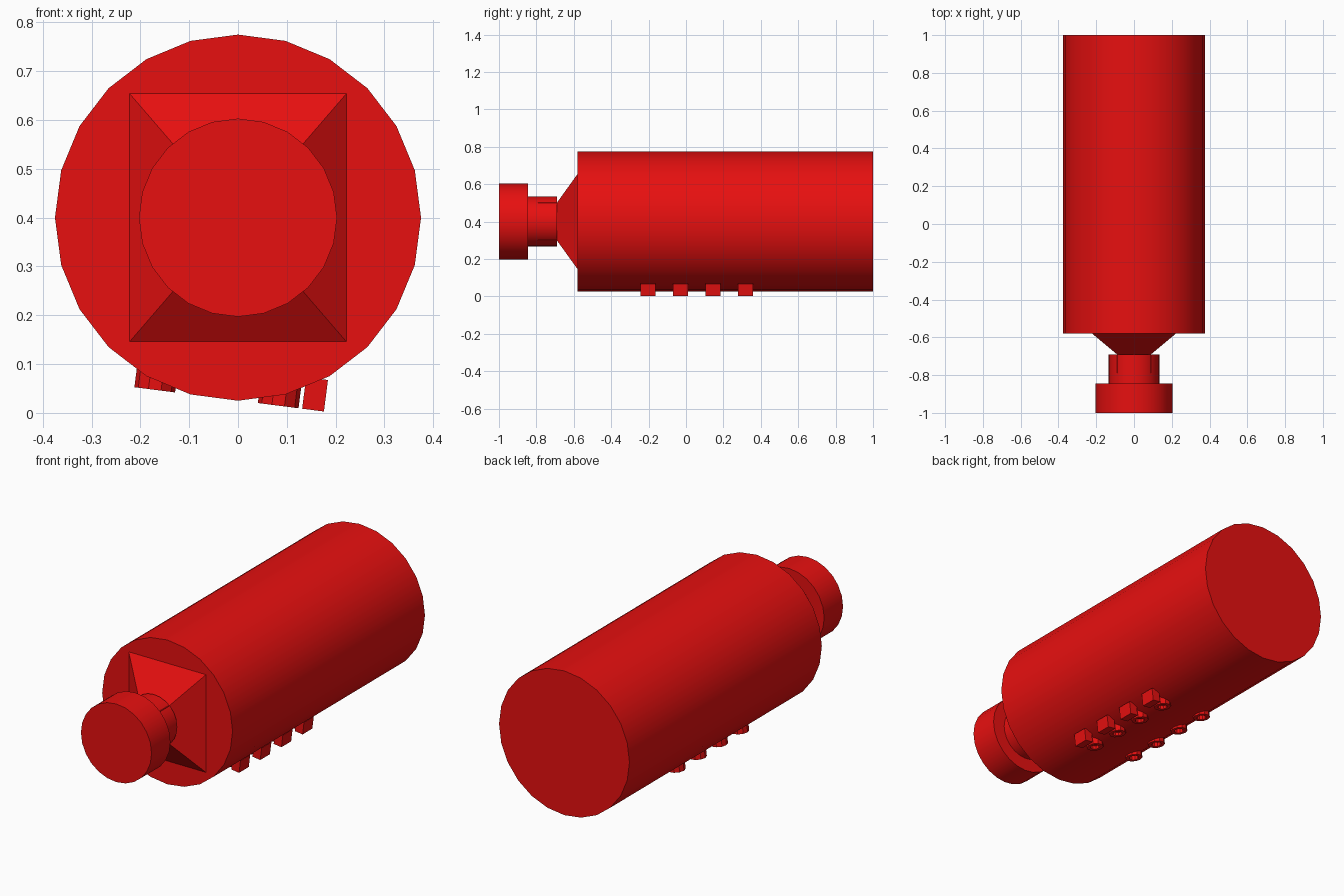
import bpy
import bmesh
import math
from mathutils import Matrix

default = bpy.data.objects.get("Cube")
if default:
    bpy.data.objects.remove(default, do_unlink=True)

AXIS_Z = 0.4
COLOUR = (0.8, 0.005, 0.005, 1)

red = bpy.data.materials.new("red")
red.diffuse_color = COLOUR
red.use_nodes = True
red.node_tree.nodes["Principled BSDF"].inputs["Base Color"].default_value = COLOUR


def finish(name, bm, smooth=False):
    bmesh.ops.recalc_face_normals(bm, faces=bm.faces)
    mesh = bpy.data.meshes.new(name)
    bm.to_mesh(mesh)
    bm.free()
    mesh.materials.append(red)
    obj = bpy.data.objects.new(name, mesh)
    bpy.context.collection.objects.link(obj)
    if smooth:
        bpy.ops.object.select_all(action="DESELECT")
        obj.select_set(True)
        bpy.context.view_layer.objects.active = obj
        bpy.ops.object.shade_smooth_by_angle(angle=math.radians(30))
    return obj


def cylinder(name, radius, y0, y1):
    """Closed cylinder lying along y on the bottle axis."""
    bm = bmesh.new()
    place = Matrix.Translation((0, (y0 + y1) / 2, AXIS_Z)) @ Matrix.Rotation(math.pi / 2, 4, "X")
    bmesh.ops.create_cone(bm, cap_ends=True, segments=24, radius1=radius,
                          radius2=radius, depth=y1 - y0, matrix=place)
    return finish(name, bm, smooth=True)


# Bottle: body, neck and cap
cylinder("body", 0.375, -0.58, 1.0)
cylinder("neck", 0.134, -0.85, -0.69)
cylinder("cap", 0.203, -1.0, -0.845)

# Square shoulder tapering into a stem inside the neck
bm = bmesh.new()
rings = []
for y, hx, hz in ((-0.58, 0.222, 0.254), (-0.69, 0.09, 0.101), (-0.79, 0.09, 0.101)):
    rings.append([bm.verts.new((sx * hx, y, AXIS_Z + sz * hz))
                  for sx, sz in ((-1, -1), (1, -1), (1, 1), (-1, 1))])
for a, b in zip(rings, rings[1:]):
    for i in range(4):
        j = (i + 1) % 4
        bm.faces.new((a[i], a[j], b[j], b[i]))
bm.faces.new(rings[0])
bm.faces.new(rings[-1])
finish("shoulder", bm)

# Raised underside pads share one slightly tilted plane
TILT = Matrix.Translation((0, 0, 0.0254)) @ Matrix.Rotation(math.radians(7.3), 4, "Y")
PAD_HEIGHT = 0.065


def add_block(bm, x, y, width, length):
    place = TILT @ Matrix.Translation((x, y, PAD_HEIGHT / 2))
    place = place @ Matrix.Diagonal((width, length, PAD_HEIGHT, 1))
    bmesh.ops.create_cube(bm, size=1, matrix=place)


def add_ring(bm, x, y, outer, inner, sides=10):
    loops = []
    for radius, z in ((outer, 0), (outer, PAD_HEIGHT), (inner, PAD_HEIGHT), (inner, 0)):
        loops.append([bm.verts.new(TILT @ Matrix.Translation((x, y, z)) @
                                   Matrix.Rotation(i * math.tau / sides, 4, "Z") @
                                   Matrix.Translation((radius, 0, 0)).to_translation())
                      for i in range(sides)])
    for k in range(4):
        a, b = loops[k], loops[(k + 1) % 4]
        for i in range(sides):
            j = (i + 1) % sides
            bm.faces.new((a[i], a[j], b[j], b[i]))


for row in range(4):
    y = -0.203 + row * 0.174
    bm = bmesh.new()
    add_block(bm, 0.155, y, 0.045, 0.08)
    add_ring(bm, 0.083, y, 0.042, 0.024)
    add_ring(bm, -0.172, y, 0.042, 0.024)
    finish(f"underside_pads_{row + 1}", bm)
